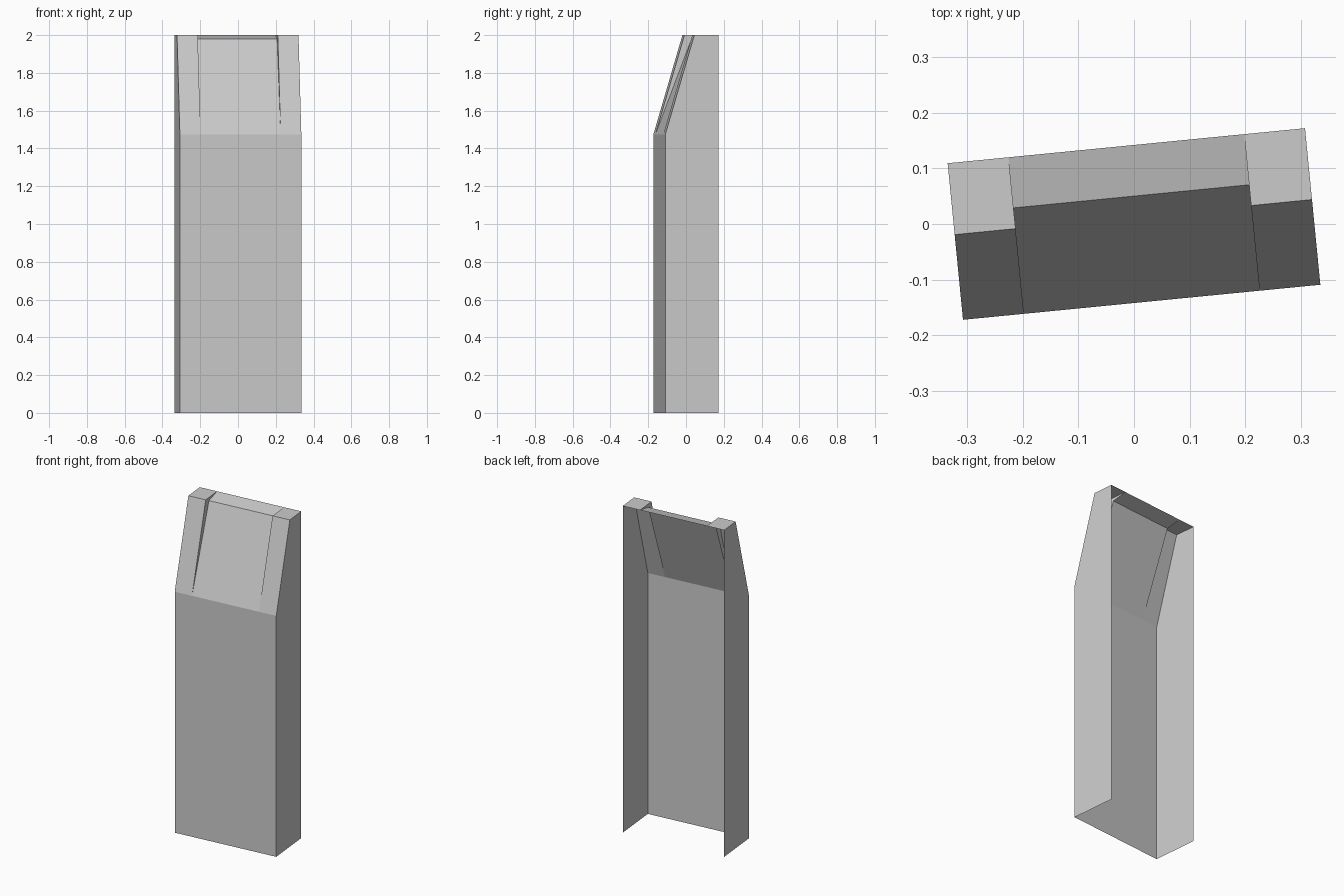
import bpy, math

if "Cube" in bpy.data.objects:
    bpy.data.objects.remove(bpy.data.objects["Cube"])

W, C, D = 0.323, 0.213, 0.1415      # half width, half centre width, half depth
BEND, TOP = 1.475, 2.0              # height of the bend and of the top
TURN = math.radians(5.6)            # whole piece is turned slightly about z

# profile points as (y, z)
front_low, bend = (-D, 0.0), (-D, BEND)
side_top, back_top, back_low = (0.0125, TOP), (D, TOP), (D, 0.0)
centre_top = (0.05, 1.98)


def sheet(name, faces, mirror=False):
    """Thin open surface from faces given as lists of (x, y, z)."""
    verts = [p for f in faces for p in f]
    idx, n = [], 0
    for f in faces:
        idx.append(list(range(n, n + len(f))))
        n += len(f)
    me = bpy.data.meshes.new(name)
    me.from_pydata(verts, [], idx)
    ob = bpy.data.objects.new(name, me)
    bpy.context.collection.objects.link(ob)
    ob.rotation_euler.z = TURN
    if mirror:
        ob.modifiers.new("Mirror", 'MIRROR').use_mirror_merge = False
    weld = ob.modifiers.new("Weld", 'WELD')
    weld.merge_threshold = 0.0005
    return ob


def strip(a, b, x0, x1):
    """Quad between two profile points, spanning x0 to x1."""
    return [(x0, *a), (x1, *a), (x1, *b), (x0, *b)]


def flat(x, pts):
    """Side face at a constant x."""
    return [(x, *p) for p in pts]


# front panel: centre trapezoid and the two tapering side triangles
sheet("front_panel", [
    [(-W, *front_low), (W, *front_low), (C, *bend), (-C, *bend)],
    [(W, *front_low), (W, *bend), (C, *bend)],
    [(-W, *front_low), (-C, *bend), (-W, *bend)],
])

# recessed centre slope and its slightly tilted top
sheet("centre_slope", [
    strip(bend, centre_top, -C, C),
    strip(centre_top, back_top, -C, C),
])

# raised shoulders with inner cheek, plus the outer side walls
sheet("shoulder", [
    strip(bend, side_top, C, W),
    strip(side_top, back_top, C, W),
    flat(C, [bend, side_top, back_top, centre_top]),
], mirror=True)
sheet("side_wall", [
    flat(W, [front_low, back_low, back_top, side_top, bend]),
], mirror=True)
